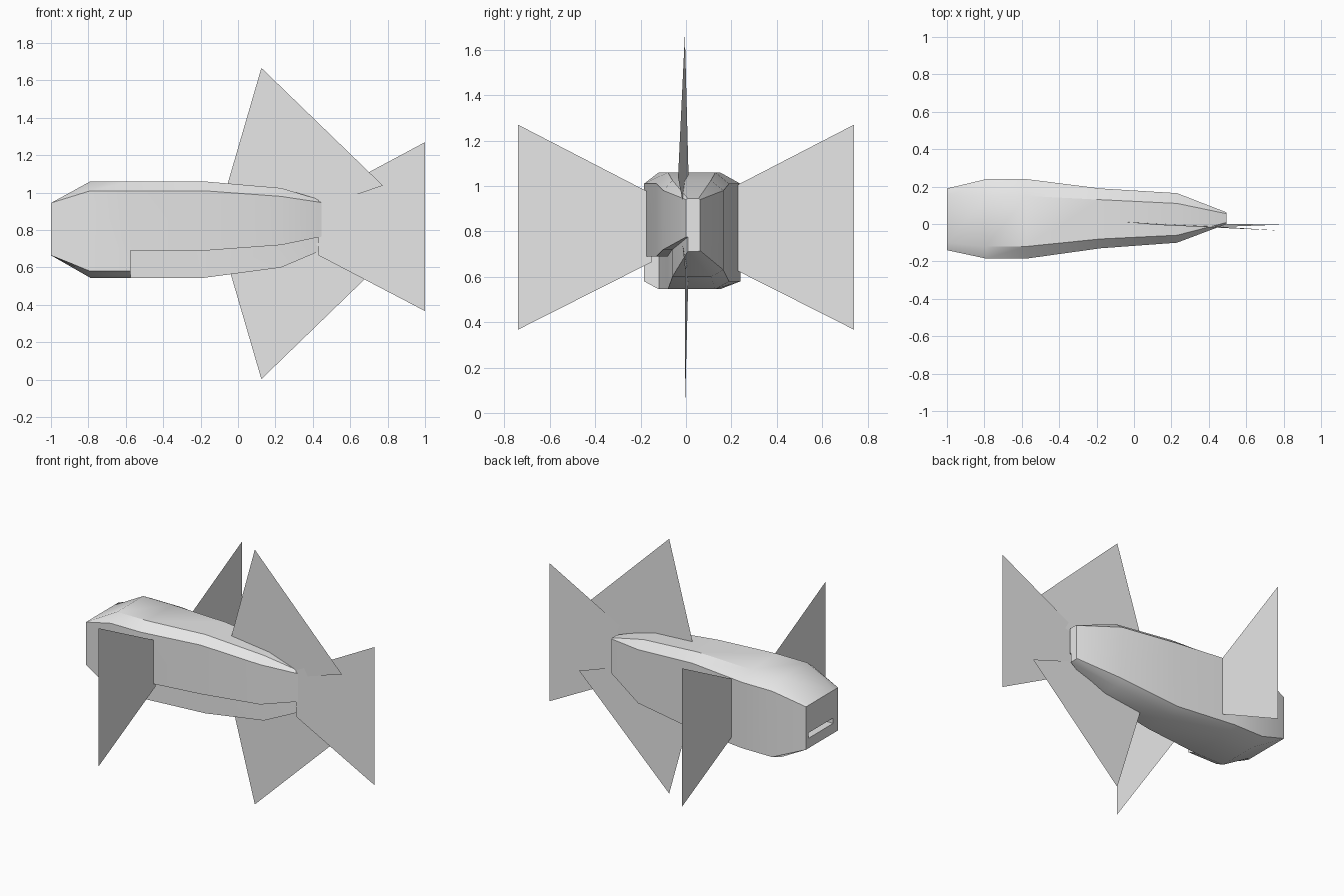
import bpy
import bmesh

cube = bpy.data.objects.get("Cube")
if cube:
    bpy.data.objects.remove(cube, do_unlink=True)

grey = bpy.data.materials.new("plain grey")
grey.use_nodes = True
COLOUR = (0.8, 0.8, 0.8, 1.0)
grey.diffuse_color = COLOUR
grey.node_tree.nodes["Principled BSDF"].inputs["Base Color"].default_value = COLOUR


def add_object(name, bm):
    mesh = bpy.data.meshes.new(name)
    bm.to_mesh(mesh)
    bm.free()
    mesh.materials.append(grey)
    obj = bpy.data.objects.new(name, mesh)
    bpy.context.collection.objects.link(obj)
    return obj


def fin(name, points):
    bm = bmesh.new()
    bm.faces.new([bm.verts.new(p) for p in points])
    return add_object(name, bm)


# Body stations: x, outer y pair, inner y pair, top z, upper edge z,
# lower edge z, bottom z, height of the undercut ledge (None = plain chamfer)
STATIONS = [
    (-1.00, -0.14, 0.19, -0.10, 0.15, 0.945, 0.945, 0.665, 0.665, None),
    (-0.79, -0.185, 0.24, -0.12, 0.15, 1.06, 1.01, 0.58, 0.545, None),
    (-0.575, -0.185, 0.24, -0.12, 0.15, 1.06, 1.01, 0.58, 0.545, None),
    (-0.575, -0.185, 0.24, -0.12, 0.15, 1.06, 1.01, 0.58, 0.545, 0.69),
    (-0.18, -0.13, 0.19, -0.08, 0.13, 1.06, 1.01, 0.58, 0.545, 0.69),
    (0.23, -0.10, 0.165, -0.06, 0.11, 1.025, 0.98, 0.63, 0.60, 0.72),
    (0.495, 0.0, 0.062, 0.008, 0.055, 0.945, 0.94, 0.715, 0.712, 0.775),
]


def section(x, o0, o1, i0, i1, top, up, low, bottom, ledge):
    if ledge is None:
        edge, nook = (o0, low), ((o0 + i0) / 2, (low + bottom) / 2)
    else:
        edge, nook = (o0, ledge), (i0, ledge)
    loop = [(i0, top), (i1, top), (o1, up), (o1, low), (i1, bottom),
            (i0, bottom), nook, edge, (o0, up)]
    return [(x, y, z) for y, z in loop]


bm = bmesh.new()
rings = [[bm.verts.new(p) for p in section(*s)] for s in STATIONS]
for a, b in zip(rings, rings[1:]):
    for i in range(len(a)):
        j = (i + 1) % len(a)
        bm.faces.new((a[i], a[j], b[j], b[i]))
bm.faces.new(rings[-1])
snout = bm.faces.new(rings[0])

# Mouth slit: shrink an inset of the snout to a slot and push it inward
bmesh.ops.inset_individual(bm, faces=[snout], thickness=0.01)
for v in snout.verts:
    v.co.y = min(max(v.co.y, -0.09), 0.165)
    v.co.z = min(max(v.co.z, 0.73), 0.765)
pocket = bmesh.ops.extrude_face_region(bm, geom=[snout])["geom"]
bmesh.ops.translate(bm, vec=(0.05, 0, 0),
                    verts=[g for g in pocket if isinstance(g, bmesh.types.BMVert)])
bmesh.ops.delete(bm, geom=[snout], context="FACES_ONLY")
bmesh.ops.remove_doubles(bm, verts=bm.verts, dist=0.0005)
bmesh.ops.dissolve_degenerate(bm, edges=bm.edges, dist=0.0005)
bmesh.ops.recalc_face_normals(bm, faces=bm.faces)
body = add_object("body", bm)
bpy.context.view_layer.objects.active = body
body.select_set(True)
bpy.ops.object.shade_smooth_by_angle(angle=0.52)

# Side fins flare out from the flanks
for side, name in ((-1, "front_side_fin"), (1, "back_side_fin")):
    fin(name, [(-0.49, side * y, z) for y, z in
               ((0.15, 0.665), (0.74, 0.367), (0.74, 1.27), (0.15, 0.965))])

# Upper and lower fins mirror each other in height
MID = 0.835
for sign, name, tip in ((1, "upper_fin", -0.035), (-1, "lower_fin", -0.004)):
    fin(name, [(x, y, MID + sign * h) for x, y, h in
               ((-0.065, 0.012, 0.18), (0.125, -0.005, 0.832),
                (0.775, tip, 0.203), (0.47, -0.015, 0.098))])

# Tail fin
fin("tail_fin", [(0.43, -0.018, 0.665), (1.0, -0.018, 0.367),
                 (1.0, -0.018, 1.27), (0.43, -0.018, 0.965)])
